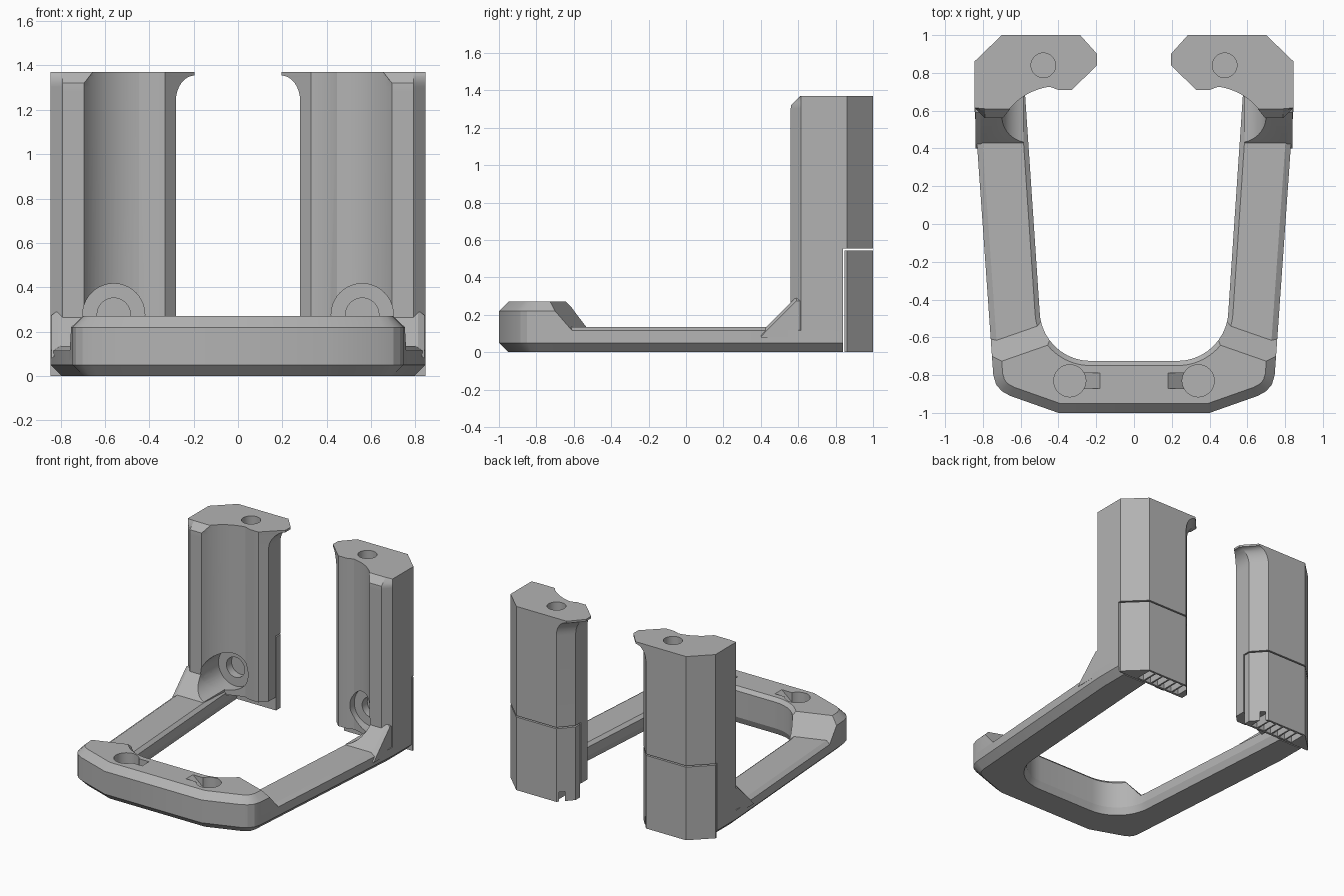
import bpy, bmesh
from math import sin, cos, pi, radians
from mathutils import Vector

cube = bpy.data.objects.get("Cube")
if cube:
    bpy.data.objects.remove(cube)

grey = bpy.data.materials.new("plain_grey")
grey.use_nodes = True
grey.diffuse_color = (0.45, 0.45, 0.45, 1)
grey.node_tree.nodes["Principled BSDF"].inputs["Base Color"].default_value = (0.45, 0.45, 0.45, 1)


def solid(name, rings, clip=None):
    """Loft closed rings, cap the ends, optionally clip by a plane, mirror in x."""
    bm = bmesh.new()
    loops = [[bm.verts.new(p) for p in ring] for ring in rings]
    n = len(loops[0])
    for low, high in zip(loops, loops[1:]):
        for i in range(n):
            j = (i + 1) % n
            bm.faces.new((low[i], low[j], high[j], high[i]))
    bm.faces.new(loops[0])
    bm.faces.new(loops[-1])
    if clip:
        cut = bmesh.ops.bisect_plane(bm, geom=bm.verts[:] + bm.edges[:] + bm.faces[:],
                                     plane_co=clip[0], plane_no=clip[1], clear_outer=True)
        bmesh.ops.holes_fill(bm, edges=[e for e in bm.edges if e.is_boundary], sides=0)
    middle = [f for f in bm.faces if all(abs(v.co.x) < 1e-4 for v in f.verts)]
    bmesh.ops.delete(bm, geom=middle, context='FACES')
    copy = bmesh.ops.duplicate(bm, geom=bm.verts[:] + bm.edges[:] + bm.faces[:])["geom"]
    for v in copy:
        if isinstance(v, bmesh.types.BMVert):
            v.co.x *= -1
    bmesh.ops.remove_doubles(bm, verts=bm.verts[:], dist=1e-4)
    bmesh.ops.recalc_face_normals(bm, faces=bm.faces[:])
    mesh = bpy.data.meshes.new(name)
    bm.to_mesh(mesh)
    bm.free()
    mesh.materials.append(grey)
    ob = bpy.data.objects.new(name, mesh)
    bpy.context.collection.objects.link(ob)
    return ob


def circle(x, c, r, along, depth):
    """Ring around the y or z axis at the given depth."""
    pts = [(x + r * cos(k * pi / 20), c + r * sin(k * pi / 20)) for k in range(40)]
    return [(a, depth, b) if along == 'y' else (a, b, depth) for a, b in pts]


def cylinder(name, x, c, r, along, start, end):
    return solid(name, [circle(x, c, r, along, start), circle(x, c, r, along, end)])


def box(name, x0, x1, y0, y1, z0, z1):
    return solid(name, [[(x0, y0, z), (x1, y0, z), (x1, y1, z), (x0, y1, z)] for z in (z0, z1)])


def carve(ob, cutters):
    for c in cutters:
        c.hide_render = True
        mod = ob.modifiers.new("cut", 'BOOLEAN')
        mod.operation = 'DIFFERENCE'
        mod.solver = 'EXACT'
        mod.object = c
        with bpy.context.temp_override(object=ob, active_object=ob):
            bpy.ops.object.modifier_apply(modifier=mod.name)


def offset(path, d):
    """Shift an open path sideways with mitred corners."""
    pts = [Vector(p) for p in path]
    normals = []
    for a, b in zip(pts, pts[1:]):
        t = (b - a).normalized()
        normals.append(Vector((-t.y, t.x)))
    out = []
    for i, p in enumerate(pts):
        a, b = normals[max(i - 1, 0)], normals[min(i, len(normals) - 1)]
        m = (a + b).normalized()
        out.append(p + m * d / max(m.dot(a), 0.3))
    return out


# U-shaped frame outline, from the front centre to the back
outer = [(0, -1), (0.40, -1), (0.655, -0.91), (0.70, -0.885), (0.73, -0.85),
         (0.745, -0.80), (0.845, 0.62), (0.845, 0.84)]
inner = [(0, -0.725)]
inner += [(0.23 + 0.27 * sin(k * pi / 20), -0.455 - 0.27 * cos(k * pi / 20)) for k in range(11)]
inner += [(0.575, 0.66), (0.585, 0.84)]


def frame_ring(z, out_inset, in_inset):
    pts = offset(outer, out_inset) + offset(inner, -in_inset)[::-1]
    return [(p.x, p.y, z) for p in pts]


frame = solid("base_frame", [frame_ring(0, 0.05, 0.02), frame_ring(0.05, 0, 0),
                             frame_ring(0.115, 0, 0), frame_ring(0.135, 0.03, 0.025)])

# Raised front bar with sloping ends
bar = solid("front_bar", [frame_ring(0.05, 0, 0), frame_ring(0.22, 0, 0),
                          frame_ring(0.245, 0.025, 0), frame_ring(0.27, 0.05, 0.025)],
            clip=((0.51, -0.54, 0.135), (0.047, 0.135, 0.12)))
ramp = solid("ramp_cutter", [[(0.18, y, 0.271), (0.16, y, 0.3), (0.3, y, 0.3), (0.3, y, 0.17)]
                             for y in (-0.87, -0.79)])
bar_hole = cylinder("bar_hole_cutter", 0.34, -0.83, 0.085, 'z', 0.16, 0.35)
carve(bar, [bar_hole, ramp])


# Posts: hollow channel in front, flared lip at the top inner edge
def post_ring(z, flare=0.0):
    rise = max(0, z - 1.32)
    f = 0.085 * flare
    pts = [(0.79, 0.56 + rise), (0.845, 0.615), (0.845, 0.86), (0.70, 1.0),
           (0.37 - f, 1.0), (0.28 - f, 0.90), (0.28 - f, 0.76 + 0.08 * flare),
           (0.33, 0.71), (0.40, 0.71)]
    for k in range(13):
        a = radians(82 - k * 52 / 12)
        x, y = 0.40 + 0.34 * cos(a), 0.39 + 0.34 * sin(a)
        low = 0.56 + rise + 0.0005 * (12 - k)
        if y < low:
            x, y = x - (low - y) * 0.8, low
        pts.append((x, y))
    return [(x, y, z) for x, y in pts]


rings = [post_ring(0.1)]
for k in range(9):
    t = k * pi / 16
    rings.append(post_ring(1.24 + 0.115 * sin(t), 1 - cos(t)))
rings.append(post_ring(1.37, 1))
posts = solid("posts", rings)

# Sloping gussets joining arms and posts
gusset_profile = [(0.40, 0.1), (0.43, 0.135), (0.59, 0.295), (0.75, 0.295), (0.75, 0.1)]
gussets = solid("gussets", [[(x, y, z - d) for y, z in gusset_profile]
                            for x, d in ((0.585, 0), (0.812, 0), (0.84, 0.02))])

pocket = cylinder("pocket_cutter", 0.56, 0.277, 0.14, 'y', 0.3, 0.77)
screw = cylinder("screw_cutter", 0.56, 0.277, 0.075, 'y', 0.7, 0.83)
top_hole = cylinder("top_hole_cutter", 0.48, 0.84, 0.065, 'z', 1.1, 1.5)
panel_space = box("panel_space_cutter", 0.1, 0.95, 0.84, 1.1, -0.1, 0.555)
carve(posts, [pocket, screw, top_hole, panel_space])
carve(gussets, [pocket])

# Back panels, separated by a narrow gap, with ribbed undersides
panels = solid("back_panels", [post_ring(0), post_ring(0.545)],
               clip=((0, 0.848, 0), (0, -1, 0)))
cells = [box("rib_cell_cutter", 0.33 + 0.062 * k, 0.38 + 0.062 * k, 0.865, 0.985, -0.1, 0.07)
         for k in range(6)]
carve(panels, cells)

# Remove used cutters and shade
for ob in [ramp, bar_hole, pocket, screw, top_hole, panel_space] + cells:
    bpy.data.objects.remove(ob)
for ob in bpy.context.view_layer.objects:
    ob.select_set(False)
for ob in (frame, bar, posts, gussets, panels):
    ob.select_set(True)
    bpy.context.view_layer.objects.active = ob
bpy.ops.object.shade_smooth_by_angle(angle=radians(20))
